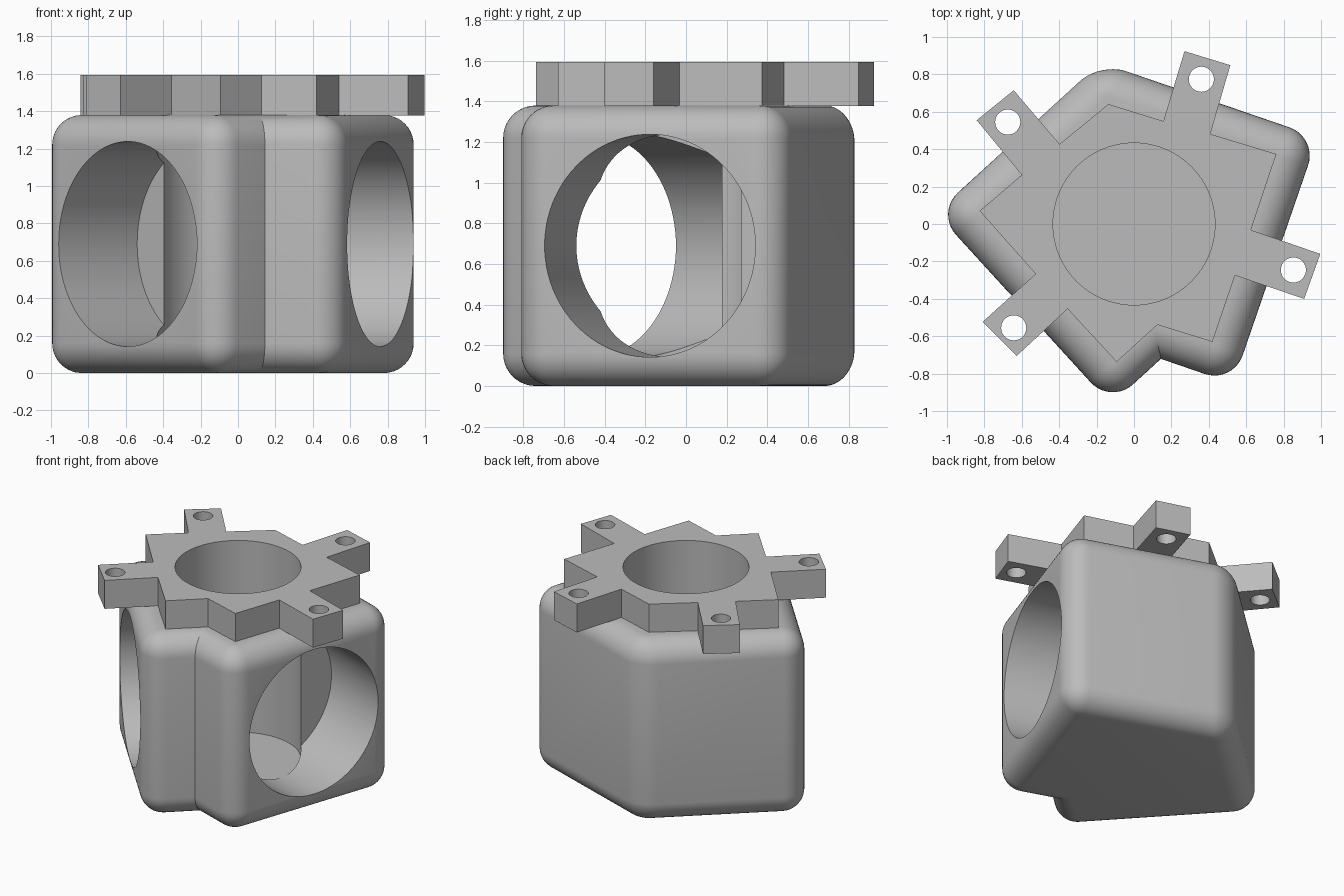
import bpy, bmesh
from math import radians, cos, sin
from mathutils import Matrix, Vector

cube = bpy.data.objects.get("Cube")
if cube:
    bpy.data.objects.remove(cube, do_unlink=True)

ARM_A, ARM_B = radians(222.4), radians(-19)   # facing of the two ported arms
HEIGHT, ROUND = 1.38, 0.16
PORT_R, BORE_R, LUG_R = 0.548, 0.433, 0.067

grey = bpy.data.materials.new("plain_grey")
grey.use_nodes = True
grey.diffuse_color = (0.5, 0.5, 0.5, 1)
grey.node_tree.nodes["Principled BSDF"].inputs["Base Color"].default_value = (0.5, 0.5, 0.5, 1)


def arm_point(angle, out, side):
    """Plan position given by distance out along an arm and sideways from it."""
    return (out * cos(angle) - side * sin(angle), out * sin(angle) + side * cos(angle))


def to_object(name, bm):
    bmesh.ops.recalc_face_normals(bm, faces=bm.faces)
    mesh = bpy.data.meshes.new(name)
    bm.to_mesh(mesh)
    bm.free()
    mesh.materials.append(grey)
    obj = bpy.data.objects.new(name, mesh)
    bpy.context.collection.objects.link(obj)
    return obj


def prism(outline, z0, z1):
    bm = bmesh.new()
    face = bm.faces.new([bm.verts.new((x, y, z0)) for x, y in outline])
    top = bmesh.ops.extrude_face_region(bm, geom=[face])["geom"]
    bmesh.ops.translate(bm, vec=(0, 0, z1 - z0),
                        verts=[v for v in top if isinstance(v, bmesh.types.BMVert)])
    bmesh.ops.recalc_face_normals(bm, faces=bm.faces)
    return bm


def cylinder(radius, length, matrix):
    bm = bmesh.new()
    bmesh.ops.create_cone(bm, cap_ends=True, segments=96, radius1=radius, radius2=radius,
                          depth=length, matrix=matrix)
    return to_object("cutter", bm)


def upright(x, y, z0, z1, radius):
    return cylinder(radius, z1 - z0, Matrix.Translation((x, y, (z0 + z1) / 2)))


def port(angle, start, side):
    end = 1.3
    x, y = arm_point(angle, (start + end) / 2, side)
    turn = Matrix.Rotation(angle, 4, 'Z') @ Matrix.Rotation(radians(90), 4, 'Y')
    return cylinder(PORT_R, end - start, Matrix.Translation((x, y, HEIGHT / 2)) @ turn)


def cut(obj, cutters):
    bpy.ops.object.select_all(action='DESELECT')
    bpy.context.view_layer.objects.active = obj
    obj.select_set(True)
    for c in cutters:
        mod = obj.modifiers.new("cut", 'BOOLEAN')
        mod.operation, mod.solver, mod.object = 'DIFFERENCE', 'EXACT', c
        bpy.ops.object.modifier_apply(modifier=mod.name)
        bpy.data.objects.remove(c, do_unlink=True)
    bpy.ops.object.shade_smooth_by_angle(angle=radians(30))


# Body: two arms merged in one outline, rounded everywhere but the inner notch
notch = Vector((0.144, -0.721))
outline = [arm_point(ARM_A, 0.742, -0.759), arm_point(ARM_A, 0.742, 0.63), notch,
           arm_point(ARM_B, 0.778, -0.635), arm_point(ARM_B, 0.778, 0.759), (-0.179, 0.864)]
bm = prism(outline, 0, HEIGHT)
rounded = [e for e in bm.edges
           if not all((v.co.xy - notch).length < 0.01 for v in e.verts)]
bmesh.ops.bevel(bm, geom=rounded, offset=ROUND, segments=10, profile=0.5, affect='EDGES')
body = to_object("valve_body", bm)

# Two blind side ports opening into the vertical bore
cut(body, [upright(0, 0, 0.139, 2, BORE_R),
           port(ARM_A, 0.173, -0.062), port(ARM_B, 0.23, 0.08)])

# Mounting plate with four lugs
plate = [(-0.825, 0.07), (-0.526, -0.267), (-0.809, -0.523), (-0.627, -0.705),
         (-0.355, -0.454), (-0.093, -0.737), (0.125, -0.539), (0.419, -0.63),
         (0.54, -0.275), (0.91, -0.4), (0.996, -0.16), (0.625, -0.032),
         (0.761, 0.374), (0.408, 0.481), (0.515, 0.849), (0.27, 0.924),
         (0.157, 0.55), (-0.137, 0.641), (-0.398, 0.427), (-0.643, 0.715),
         (-0.841, 0.555), (-0.6, 0.262)]
flange = to_object("mounting_flange", prism(plate, HEIGHT - 0.002, 1.594))

# Bore and lug screw holes
lugs = [(0.36, 0.774), (-0.675, 0.545), (0.852, -0.246), (-0.643, -0.555)]
cut(flange, [upright(0, 0, 1, 2, BORE_R)] + [upright(x, y, 1, 2, LUG_R) for x, y in lugs])
